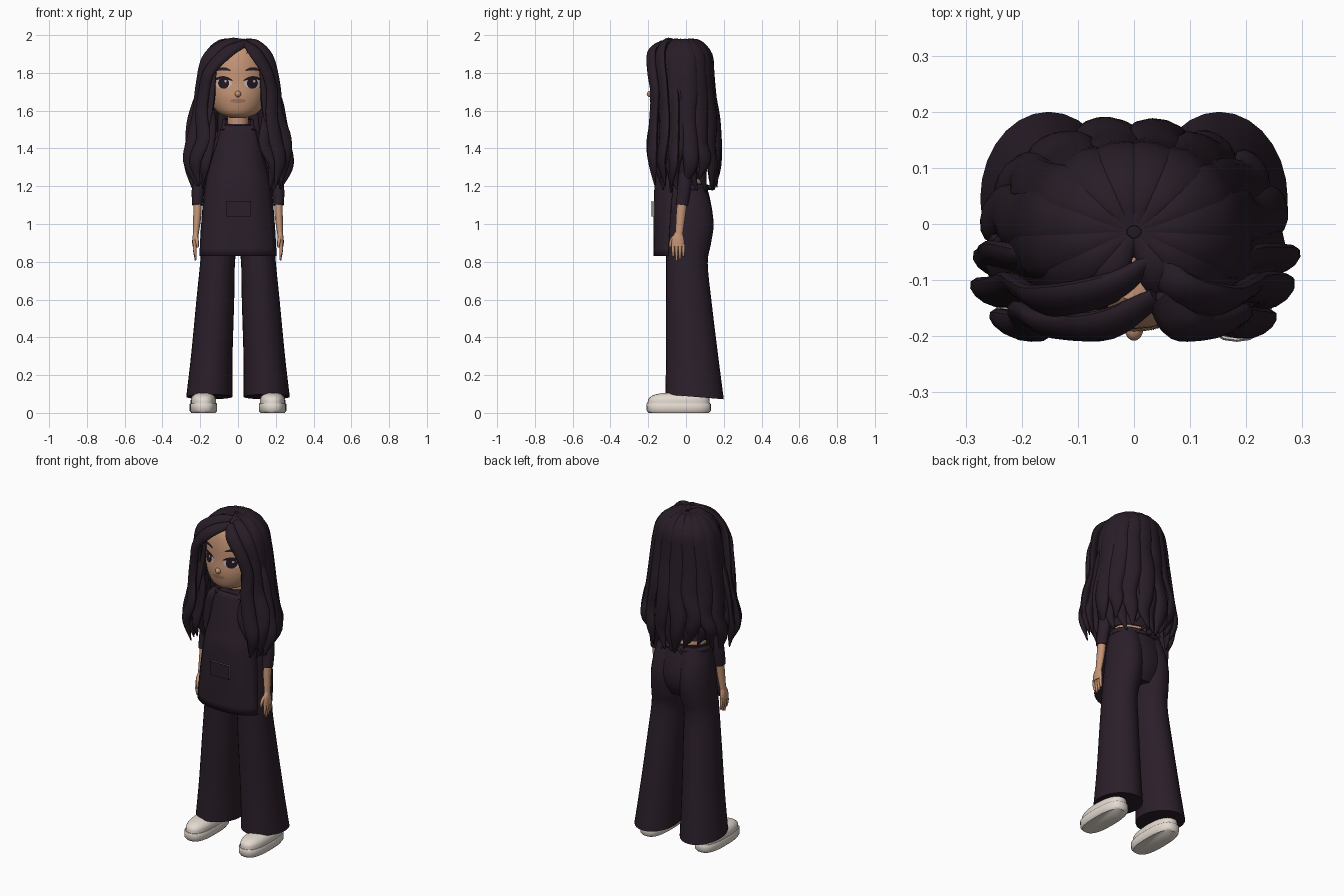
import bpy, bmesh, random
from math import sin, cos, pi, radians
from mathutils import Vector, Matrix
from mathutils.bvhtree import BVHTree

random.seed(4)
cube = bpy.data.objects.get("Cube")
if cube:
    bpy.data.objects.remove(cube, do_unlink=True)


def material(name, rgb):
    m = bpy.data.materials.new(name)
    m.use_nodes = True
    m.diffuse_color = (*rgb, 1)
    bsdf = m.node_tree.nodes["Principled BSDF"]
    bsdf.inputs["Base Color"].default_value = (*rgb, 1)
    bsdf.inputs["Roughness"].default_value = 0.8
    return m


HAIR = material("dark hair", (0.021, 0.012, 0.020))
CLOTH = material("dark plum cloth", (0.024, 0.0135, 0.023))
SKIN = material("warm skin", (0.56, 0.30, 0.18))
SHOE = material("off white shoe", (0.77, 0.70, 0.63))
WHITE = material("eye white", (0.60, 0.48, 0.45))
IRIS = material("dark iris", (0.016, 0.009, 0.016))
LIP = material("lip", (0.40, 0.18, 0.11))
GREY = material("grey pocket edge", (0.25, 0.26, 0.25))


def finish(name, bm, mat, angle=50):
    bmesh.ops.recalc_face_normals(bm, faces=bm.faces[:])
    me = bpy.data.meshes.new(name)
    bm.to_mesh(me)
    bm.free()
    me.materials.append(mat)
    me.shade_smooth()
    me.set_sharp_from_angle(angle=radians(angle))
    ob = bpy.data.objects.new(name, me)
    bpy.context.collection.objects.link(ob)
    return ob


def spline(points, steps):
    """Smooth curve through points of any dimension."""
    p = [Vector(q) for q in points]
    p = [2 * p[0] - p[1]] + p + [2 * p[-1] - p[-2]]
    out = []
    for a, b, c, d in zip(p, p[1:], p[2:], p[3:]):
        for i in range(steps):
            t = i / steps
            out.append(b + (c - a) * (t / 2) + (2 * a - 5 * b + 4 * c - d) * (t * t / 2)
                       + (3 * b - a - 3 * c + d) * (t ** 3 / 2))
    return out + [p[-2]]


def sweep(name, points, mat, out=None, steps=4, sides=20, power=1, tilt=0):
    """Loft ellipses (x, y, z, a, b); level rings unless an outward direction is given."""
    rows = spline(points, steps) if steps > 1 else [Vector(p) for p in points]
    pos = [Vector(r[:3]) for r in rows]
    bm = bmesh.new()
    rings = []
    for i, r in enumerate(rows):
        u, v = Vector((1, 0, 0)), Vector((0, 1, 0))
        if out is not None:
            t = (pos[min(i + 1, len(pos) - 1)] - pos[max(i - 1, 0)]).normalized()
            u = Vector(out).cross(t).normalized()
            v = t.cross(u)
        ring = []
        for k in range(sides):
            c, s = cos(2 * pi * k / sides), sin(2 * pi * k / sides)
            c, s = (abs(c) ** power * (1 if c > 0 else -1), abs(s) ** power * (1 if s > 0 else -1))
            co = pos[i] + u * c * max(r[3], 0.002) + v * s * max(r[4], 0.002)
            co.z -= tilt * s * (1 - i / len(rows))
            ring.append(bm.verts.new(co))
        rings.append(ring)
    for a, b in zip(rings, rings[1:]):
        for k in range(sides):
            bm.faces.new((a[k], a[k - 1], b[k - 1], b[k]))
    bm.faces.new(rings[0])
    bm.faces.new(rings[-1])
    return finish(name, bm, mat)


def body(name, rows, mat, s=1, **kw):
    """Level loft from rows of (z, x centre, half width, front y, back y)."""
    return sweep(name, [(s * x, (f + b) / 2, z, w, (b - f) / 2) for z, x, w, f, b in rows], mat, **kw)


def ball(name, loc, scale, mat):
    bm = bmesh.new()
    m = Matrix.Translation(loc) @ Matrix.Diagonal((*scale, 1))
    bmesh.ops.create_uvsphere(bm, u_segments=24, v_segments=14, radius=1, matrix=m)
    return finish(name, bm, mat)


# Head, nose, neck and waist skin
head = body("head", [(1.562, 0, .04, -.13, -.05), (1.582, 0, .095, -.165, .03), (1.62, 0, .13, -.182, .07),
                     (1.68, 0, .152, -.192, .1), (1.75, 0, .158, -.188, .115), (1.83, 0, .155, -.185, .115),
                     (1.9, 0, .13, -.17, .1), (1.95, 0, .07, -.135, .05)], SKIN, sides=32)
ball("nose", (0, -.184, 1.688), (.017, .024, .018), SKIN)
body("neck", [(1.46, 0, .065, -.06, .06), (1.53, 0, .057, -.065, .05), (1.62, 0, .055, -.07, .05)], SKIN)
body("midriff", [(1.18, 0, .138, -.08, .098), (1.27, 0, .13, -.08, .088)], SKIN, steps=1)

# Painted face features, laid on the head surface
face = BVHTree.FromPolygons([v.co for v in head.data.vertices], [p.vertices[:] for p in head.data.polygons])


def decal(name, mat, cx, cz, rx, rz, off, bend=0.0, tilt=0.0):
    bm = bmesh.new()
    rings = []
    for j in range(5):
        ring = []
        for k in range(24):
            a, r = 2 * pi * k / 24, (j + .05) / 4.05
            px, pz = rx * r * cos(a), rz * r * sin(a)
            x, z = cx + px, cz + pz - bend * (px / rx) ** 2 + tilt * px
            hit = face.ray_cast(Vector((x, -1, z)), Vector((0, 1, 0)))[0]
            ring.append(bm.verts.new((x, hit.y - off, z)))
        rings.append(ring)
    bm.faces.new(rings[0])
    for a, b in zip(rings, rings[1:]):
        for k in range(24):
            bm.faces.new((a[k - 1], a[k], b[k], b[k - 1]))
    finish(name, bm, mat)


for s, side in ((-1, "right"), (1, "left")):
    decal(side + "_eye_white", WHITE, s * .078, 1.745, .045, .028, .002)
    decal(side + "_iris", IRIS, s * .076, 1.745, .029, .029, .004)
    decal(side + "_eye_glint", WHITE, s * .076 + .01, 1.756, .006, .007, .006)
    decal(side + "_eyelash", IRIS, s * .08, 1.775, .052, .008, .005, .017)
    decal(side + "_eyebrow", HAIR, s * .082, 1.822, .043, .008, .003, .012, s * -.04)
decal("mouth", LIP, 0, 1.652, .042, .011, .002)

# Top and trousers
body("sweater", [(1.238, 0, .14, -.085, .098), (1.33, 0, .132, -.09, .09), (1.42, 0, .142, -.09, .085),
                 (1.48, 0, .115, -.08, .075), (1.53, 0, .064, -.072, .058)], CLOTH)
body("hips", [(.9, 0, .1, -.09, .1), (.96, 0, .15, -.1, .132), (1.03, 0, .168, -.1, .143),
              (1.12, 0, .165, -.1, .13), (1.215, 0, .147, -.088, .106)], CLOTH, sides=28)
body("waist_tie", [(1.18, 0, .163, -.1, .12), (1.187, 0, .167, -.1, .124), (1.203, 0, .163, -.1, .12),
                   (1.21, 0, .158, -.095, .113)], CLOTH, steps=1)
ball("tie_knot", (0, .13, 1.195), (.022, .014, .016), CLOTH)

for s, side in ((-1, "right"), (1, "left")):
    body(side + "_trouser_leg", [(.085, .152, .122, -.11, .2), (.3, .139, .11, -.105, .172),
                                 (.6, .12, .1, -.105, .135), (.8, .108, .092, -.105, .115),
                                 (.9, .098, .096, -.105, .132), (1.0, .093, .094, -.1, .146),
                                 (1.1, .086, .09, -.098, .133), (1.21, .075, .077, -.09, .1)],
         CLOTH, s, tilt=.013, sides=28)
    sweep(side + "_tie_loop", [(0, .13, 1.195, .006, .005), (s * .04, .14, 1.21, .014, .006),
                               (s * .07, .14, 1.18, .005, .005)], CLOTH, (0, 1, .1), sides=8)
    # Shoe: flat sole, then rounded upper
    body(side + "_shoe_sole", [(0, .183, .064, -.198, .122), (.012, .183, .073, -.208, .132),
                               (.046, .183, .073, -.21, .132), (.05, .183, .07, -.207, .129)],
         SHOE, s, steps=1, power=.75, sides=28)
    body(side + "_shoe_upper", [(.048, .183, .068, -.204, .126), (.075, .183, .066, -.198, .124),
                                (.095, .183, .053, -.17, .115), (.106, .183, .03, -.12, .09)],
         SHOE, s, power=.8, sides=28)
    # Arm and hand
    sweep(side + "_sleeve", [(s * .1, 0, 1.465, .03, .035), (s * .15, 0, 1.43, .046, .046),
                             (s * .185, 0, 1.33, .042, .042), (s * .21, -.008, 1.2, .034, .037),
                             (s * .216, -.022, 1.1, .028, .034)], CLOTH, (0, -1, 0), sides=14)
    sweep(side + "_forearm", [(s * .214, -.02, 1.12, .022, .027), (s * .216, -.028, 1.04, .021, .025),
                              (s * .224, -.037, .94, .015, .02)], SKIN, (0, -1, 0), sides=14)
    sweep(side + "_palm", [(s * .223, -.037, .955, .014, .02), (s * .226, -.042, .92, .016, .033),
                           (s * .228, -.042, .88, .014, .034)], SKIN, (0, -1, 0), sides=14)
    for i in range(4):
        y, tip = -.068 + i * .018, .816 + (.012 if i in (0, 3) else 0) - .008 * (i == 1)
        sweep(f"{side}_finger_{i + 1}", [(s * .228, y, .895, .009, .009), (s * .229, y, .86, .009, .009),
                                         (s * .224, y, tip, .005, .006)], SKIN, (0, -1, 0), sides=8)
    sweep(side + "_thumb", [(s * .222, -.062, .935, .01, .01), (s * .216, -.08, .905, .009, .009),
                            (s * .213, -.084, .875, .005, .005)], SKIN, (0, -1, 0), sides=8)
    # Apron strap around the neck
    sweep(side + "_apron_strap", [(s * .078, -.1, 1.5, .011, .004), (s * .075, -.06, 1.54, .011, .004),
                                  (s * .066, .02, 1.555, .011, .004), (0, .068, 1.55, .011, .004)],
          CLOTH, (s * .5, -.2, .9), sides=8)

# Apron sheet from rows of (z, half width, centre y, side y)
rows = spline([(.83, .202, -.168, -.095), (1.0, .192, -.168, -.085), (1.2, .174, -.163, -.07),
               (1.3, .152, -.145, -.06), (1.4, .118, -.125, -.08), (1.52, .085, -.098, -.085)], 4)
bm = bmesh.new()
grid = []
for z, w, yc, ys in rows:
    grid.append([bm.verts.new((w * u / 8, yc + (ys - yc) * abs(u / 8) ** 3, z)) for u in range(-8, 9)])
for a, b in zip(grid, grid[1:]):
    for k in range(16):
        bm.faces.new((a[k], a[k + 1], b[k + 1], b[k]))
apron = finish("apron", bm, CLOTH)
thick = apron.modifiers.new("thickness", "SOLIDIFY")
thick.thickness = .008
thick.offset = 0


def box(name, loc, size, mat):
    bm = bmesh.new()
    bmesh.ops.create_cube(bm, size=1, matrix=Matrix.Translation(loc) @ Matrix.Diagonal((*size, 1)))
    finish(name, bm, mat, 30)


box("pocket_edge", (.004, -.174, 1.08), (.124, .012, .078), GREY)
box("apron_pocket", (.004, -.181, 1.08), (.128, .004, .082), CLOTH)

# Hair: scalp, then two layers of long wavy locks from the crown
ball("scalp", (0, .005, 1.8), (.165, .128, .175), HAIR)
FALL = [(.012, .01, 1.97, .012), (.09, .078, 1.957, .034), (.155, .13, 1.895, .052), (.184, .14, 1.8, .054),
        (.196, .15, 1.7, .053), (.216, .168, 1.56, .05), (.242, .18, 1.42, .046), (.247, .18, 1.31, .038),
        (.225, .17, 1.2, .004)]


def crown_lock(name, deg, shrink, width, rows=FALL):
    a, phase, drop = radians(deg), random.uniform(0, 6), random.uniform(-.03, .06)
    pts = []
    for i, (rx, ry, z, w) in enumerate(rows):
        wave = max(0, i - 3) * .0042 * sin(i * 2.1 + phase)
        x = rx * shrink * cos(a) - wave * sin(a)
        y = -.014 + ry * shrink * sin(a) + wave * cos(a)
        grow = 1 + wave * 2.5
        pts.append((x * grow, y * grow, z - (1 - shrink) * .1 + drop * max(0, i - 5) / 3,
                    w * width, min(.025, w * .6)))
    sweep(name, pts, HAIR, (.85 * cos(a), .85 * sin(a), .5), sides=12)


for i in range(12):
    crown_lock(f"hair_lock_{i + 1}", -37 + i * 254 / 11, 1, 1)
for i in range(11):
    crown_lock(f"under_lock_{i + 1}", -25 + i * 23, .9, .85)
for deg in (-63, -117):
    crown_lock(f"front_crown_{-deg}", deg, 1, 1, FALL[:3])

# Front hair parted off centre and swept to both sides of the face
PART = .04
FRONT = {
    "fringe": [(0, -.13, 1.958, .02), (.07, -.18, 1.912, .036), (.15, -.18, 1.81, .034),
               (.18, -.165, 1.7, .034), (.187, -.165, 1.58, .036), (.195, -.178, 1.45, .04),
               (.22, -.178, 1.33, .035), (.205, -.16, 1.2, .004)],
    "top_sweep": [(.01, -.07, 1.963, .02), (.065, -.115, 1.952, .036), (.15, -.138, 1.88, .044),
                  (.185, -.125, 1.74, .045), (.21, -.11, 1.58, .042), (.238, -.12, 1.45, .042),
                  (.25, -.125, 1.33, .036), (.225, -.11, 1.2, .004)],
    "inner_tress": [(.16, -.11, 1.78, .008), (.165, -.13, 1.65, .03), (.145, -.14, 1.53, .034),
                    (.15, -.148, 1.42, .034), (.185, -.15, 1.31, .03), (.175, -.135, 1.22, .004)],
    "outer_tress": [(.165, -.06, 1.8, .008), (.202, -.06, 1.66, .036), (.227, -.06, 1.54, .04),
                    (.25, -.06, 1.42, .04), (.255, -.07, 1.31, .034), (.235, -.075, 1.19, .004)],
}
for s, side in ((-1, "right"), (1, "left")):
    for j, (part, path) in enumerate(FRONT.items()):
        pts = []
        for i, (x, y, z, w) in enumerate(path):
            sway = .009 * sin(i * 2.4 + j * 1.3 + s) if z < 1.6 else 0
            pts.append((s * (x + sway) + max(0, PART * (1 - x / .12)), y + sway / 2, z, w, min(.02, w * .6)))
        sweep(f"{side}_{part}", pts, HAIR, (s * .45, -.85, .3), steps=5, sides=12)
